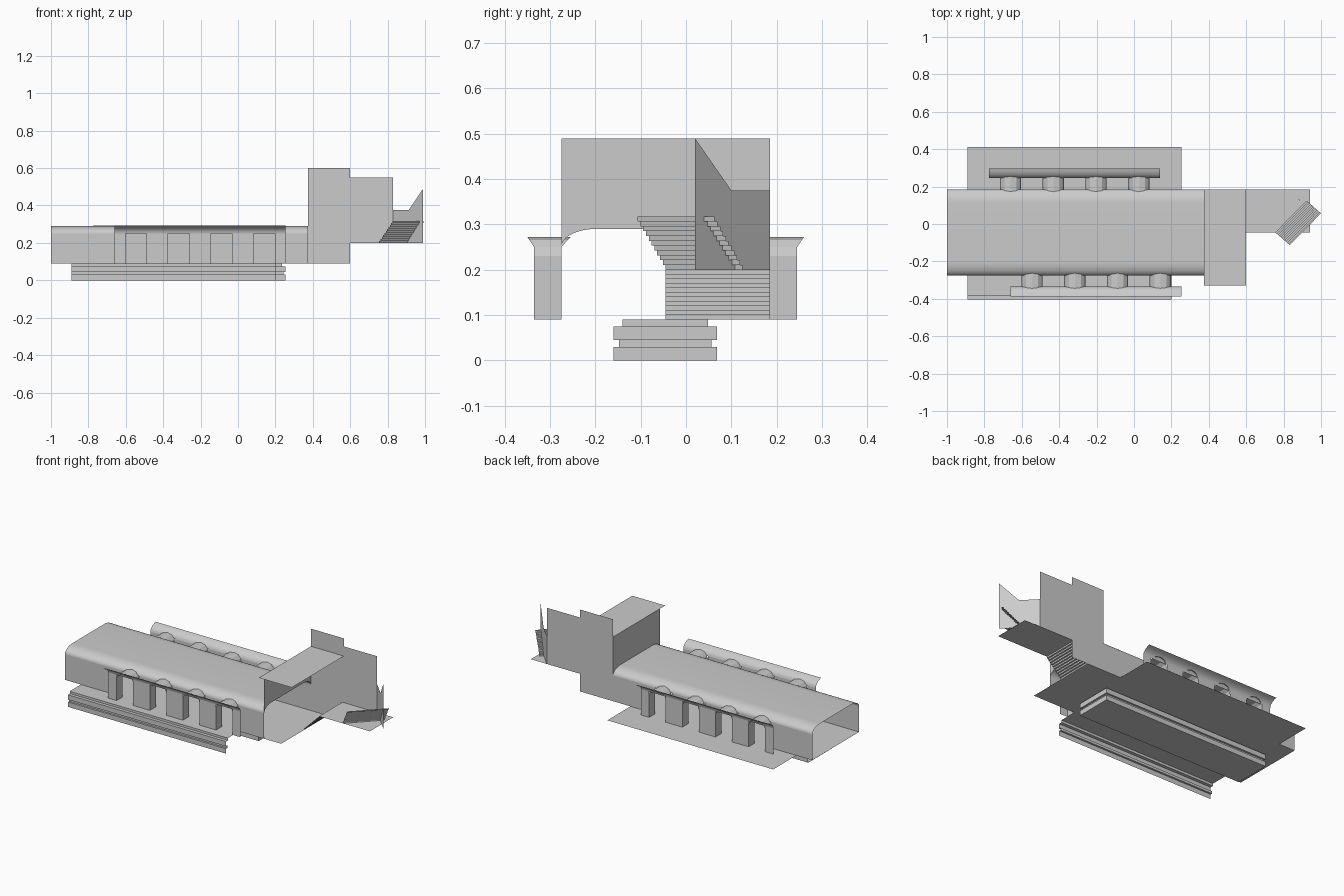
import bpy, bmesh
from math import sin, cos, radians, sqrt

if "Cube" in bpy.data.objects:
    bpy.data.objects.remove(bpy.data.objects["Cube"])

YS, YC = -0.275, -0.045          # south hall wall, hall centre line
YN = 2 * YC - YS                 # north hall wall
FLOOR, SPRING, UP = 0.09, 0.25, 0.20


def make(name, lofts=(), polys=(), smooth=False):
    """Open sheets: lofts are lists of equal-length point rows, polys are single faces."""
    bm = bmesh.new()
    for rows in lofts:
        vs = [[bm.verts.new(p) for p in row] for row in rows]
        for a, b in zip(vs, vs[1:]):
            for i in range(len(a) - 1):
                bm.faces.new((a[i], a[i + 1], b[i + 1], b[i]))
    for p in polys:
        bm.faces.new([bm.verts.new(v) for v in p])
    me = bpy.data.meshes.new(name)
    bm.to_mesh(me)
    bm.free()
    ob = bpy.data.objects.new(name, me)
    bpy.context.collection.objects.link(ob)
    if smooth:
        for f in me.polygons:
            f.use_smooth = True
    return ob


def along_x(prof, x0, x1):
    return [[(x, y, z) for y, z in prof] for x in (x0, x1)]


def flat(x0, x1, y0, y1, z):
    return [(x0, y0, z), (x1, y0, z), (x1, y1, z), (x0, y1, z)]


def wall_x(x0, x1, y, z0, z1):
    return [(x0, y, z0), (x1, y, z0), (x1, y, z1), (x0, y, z1)]


def wall_y(x, y0, y1, z0, z1):
    return [(x, y0, z0), (x, y1, z0), (x, y1, z1), (x, y0, z1)]


# Hall vault: flat crown with rounded haunches
haunch = [(-0.2 - 0.075 * cos(radians(t)), SPRING + 0.04 * sin(radians(t))) for t in range(0, 91, 10)]
arc = haunch + [(2 * YC - y, z) for y, z in reversed(haunch)]
make("hall_vault", [along_x(arc, -1, 0.373)], smooth=True)
make("hall_floor", polys=[flat(-1, 0.49, YS, YN, FLOOR)])

# Pylons, passages and side half vaults; the north row is shifted and mirrored
OUT = -0.335
side = [(OUT - 0.07 * (1 - cos(radians(t))), SPRING + 0.045 * sin(radians(t))) for t in range(0, 76, 15)]
arch = [(-0.057, FLOOR), (-0.057, 0.23), (-0.05, 0.25), (-0.032, 0.266), (0, 0.272),
        (0.032, 0.266), (0.05, 0.25), (0.057, 0.23), (0.057, FLOOR)]


def inner_y(z):
    k = max(0, (z - SPRING) / 0.04)
    return -0.2 - 0.075 * sqrt(1 - k * k) + (0.008 if k else 0)


def outer_y(z):
    k = max(0, (z - SPRING) / 0.045)
    return OUT - 0.07 * (1 - sqrt(1 - k * k)) - (0.006 if k else 0)


for tag, shift, mirror in (("south", 0.0, False), ("north", -0.115, True)):
    fy = (lambda y: 2 * YC - y) if mirror else (lambda y: y)
    x0, x1 = -0.66 + shift, 0.253 + shift
    centres = [-0.545 + 0.2285 * i + shift for i in range(4)]
    cuts = [x0] + [c + d for c in centres for d in (-0.057, 0.057)] + [x1]
    pylons = [wall_x(cuts[i], cuts[i + 1], fy(OUT), FLOOR, SPRING) for i in range(0, 10, 2)]
    hall = [-1] + cuts[1:-1] + [0.373]
    walls = [wall_x(hall[i], hall[i + 1], fy(YS), FLOOR, SPRING) for i in range(0, 10, 2)]
    passages = [[[(c + u, fy(inner_y(z)), z) for u, z in arch],
                 [(c + u, fy(outer_y(z)), z) for u, z in arch]] for c in centres]
    make(tag + "_pylon_faces", polys=pylons)
    make(tag + "_hall_wall", polys=walls)
    make(tag + "_passages", passages)
    make(tag + "_side_vault", [along_x([(fy(y), z) for y, z in side], x0, x1)], smooth=True)

# Side platforms and the lipped platform edge
make("south_platform", polys=[flat(-0.89, 0.2, -0.385, YS, FLOOR)])
make("north_platform", polys=[flat(-0.89, 0.253, YN, 0.413, FLOOR)])
lip = [(0, 0), (0, 0.03), (0.012, 0.03), (0.012, 0.045), (0, 0.045), (0, 0.075), (0.02, 0.075), (0.02, FLOOR)]
make("south_platform_edge", [along_x([(-0.403 + d, z) for d, z in lip], -0.89, 0.2)])

# Layered pedestal under the hall
ring = [[(-0.89, -0.16 + d, z), (0.255 - d, -0.16 + d, z), (0.255 - d, 0.068 - d, z), (-0.89, 0.068 - d, z)]
        for d, z in lip]
make("pedestal", [ring], [flat(-0.89, 0.255, -0.16, 0.068, 0)])

# Vestibule: end wall above the vault, ceiling, tall back wall
lintel = [(0.373, y, z) for y, z in arc] + [(0.373, YN, 0.49), (0.373, YS, 0.49)]
make("end_wall", polys=[lintel])
make("vestibule_ceiling", polys=[flat(0.373, 0.6, -0.328, YN, 0.49)])
make("back_wall", polys=[wall_x(0.373, 0.6, YN, FLOOR, 0.6), wall_x(0.6, 0.83, YN, UP, 0.55)])
make("upper_floor", polys=[flat(0.6, 0.94, YC, YN, UP)])

# Diagonal wall with a rising top
make("diagonal_wall", polys=[[(0.83, YN, UP), (0.99, 0.02, UP), (0.99, 0.02, 0.49),
                              (0.912, 0.1, 0.375), (0.83, YN, 0.375)]])


def stair(name, a, b, run, z0, rise, n):
    """Stepped sheet from edge a-b, climbing along run."""
    rows = []
    for i in range(n):
        for k, h in ((i, i), (i, i + 1)):
            rows.append([(p[0] + run[0] * k / n, p[1] + run[1] * k / n, z0 + rise * h / n) for p in (a, b)])
    rows.append([(p[0] + run[0], p[1] + run[1], z0 + rise) for p in (a, b)])
    make(name, [rows])


# Lower stair to the upper floor, then the diagonal exit stair
stair("lower_stair", (0.49, YC), (0.49, YN), (0.11, 0), FLOOR, 0.11, 11)
stair("exit_stair", (0.755, -0.045), (0.922, 0.125), (0.078, -0.068), UP, 0.117, 11)
